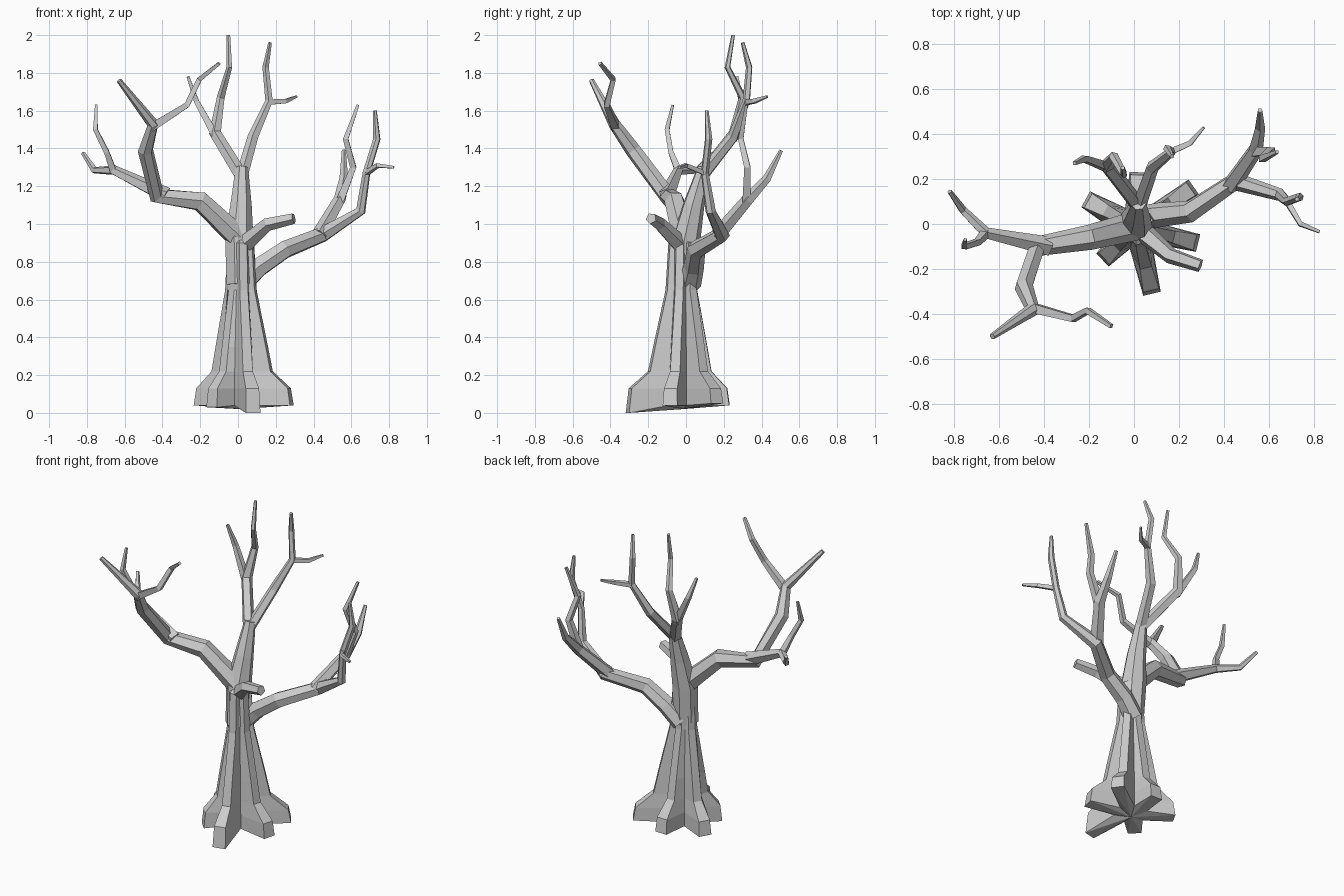
import bpy, bmesh, math
from mathutils import Vector


def finish(bm, name):
    bmesh.ops.recalc_face_normals(bm, faces=bm.faces)
    me = bpy.data.meshes.new(name)
    bm.to_mesh(me)
    bm.free()
    ob = bpy.data.objects.new(name, me)
    bpy.context.collection.objects.link(ob)
    return ob


def loft(bm, rings):
    for a, b in zip(rings, rings[1:]):
        n = len(a)
        for i in range(n):
            j = (i + 1) % n
            bm.faces.new((a[i], a[j], b[j], b[i]))


def branch(name, points, sides=5):
    """Tapered flat-faced tube through (x, y, z, radius) points."""
    bm = bmesh.new()
    P = [Vector(p[:3]) for p in points]
    d = [(b - a).normalized() for a, b in zip(P, P[1:])]
    u = d[0].orthogonal().normalized()
    rings = []
    for i, p in enumerate(P):
        t = (d[max(i - 1, 0)] + d[min(i, len(d) - 1)]).normalized()
        u = (u - t * u.dot(t)).normalized()
        v = t.cross(u)
        r = points[i][3]
        rings.append([bm.verts.new(p + r * (math.cos(a) * u + math.sin(a) * v))
                      for a in (2 * math.pi * k / sides for k in range(sides))])
    loft(bm, rings)
    bm.faces.new(rings[0][::-1])
    bm.faces.new(rings[-1])
    return finish(bm, name)


# Trunk base with six flared roots: tip x, tip y, underside height
C = Vector((0.01, -0.015, 0))
ROOTS = [(0.285, -0.085, 0.04), (0.265, 0.165, 0.05), (0.02, 0.23, 0.04),
         (-0.215, 0.11, 0.04), (-0.14, -0.16, 0.03), (0.08, -0.31, 0.0)]
# height, root reach, root half width, valley radius
LEVELS = [(None, 1.0, 0.04, 0.10), (0.13, 0.95, 0.036, 0.10), (0.22, 0.61, 0.027, 0.098),
          (0.35, 0.52, 0.025, 0.09), (0.65, 0.30, 0.022, 0.066), (0.9, 0.25, 0.02, 0.062)]
bm = bmesh.new()
rings = []
for z, reach, w, valley in LEVELS:
    ring = []
    for i, (x, y, zb) in enumerate(ROOTS):
        out = Vector((x, y, 0)) - C
        side = Vector((-out.y, out.x, 0)).normalized()
        h = Vector((0, 0, zb if z is None else z))
        nxt = ROOTS[(i + 1) % len(ROOTS)]
        mid = (out.normalized() + (Vector((nxt[0], nxt[1], 0)) - C).normalized()).normalized()
        hv = h if z is not None else Vector((0, 0, 0.04))
        ring += [bm.verts.new(C + out * reach - side * w + h),
                 bm.verts.new(C + out * reach + side * w + h),
                 bm.verts.new(C + mid * valley + hv)]
    rings.append(ring)
loft(bm, rings)
for ring, z in ((rings[0], 0.02), (rings[-1], 0.95)):
    hub = bm.verts.new(C + Vector((0, 0, z)))
    for i in range(len(ring)):
        bm.faces.new((ring[i], ring[(i + 1) % len(ring)], hub))
finish(bm, "trunk_base")

# Upper trunk and its two crown limbs
branch("upper_trunk", [(0.01, -0.015, 0.68, 0.075), (0.005, 0, 0.92, 0.077),
                       (0.015, 0.04, 1.1, 0.058), (0.02, 0.095, 1.3, 0.034)], 7)
branch("crown_left_limb", [(0.02, 0.08, 1.25, 0.036), (-0.12, 0.26, 1.48, 0.034),
                           (-0.09, 0.3, 1.67, 0.022), (-0.045, 0.22, 1.83, 0.016),
                           (-0.05, 0.25, 2.0, 0.010)])
branch("crown_left_twig", [(-0.11, 0.25, 1.45, 0.028), (-0.22, 0.29, 1.65, 0.019),
                           (-0.265, 0.27, 1.78, 0.010)], 4)
branch("crown_right_limb", [(0.02, 0.08, 1.25, 0.034), (0.08, 0.25, 1.46, 0.03),
                            (0.165, 0.32, 1.65, 0.021), (0.147, 0.335, 1.83, 0.018),
                            (0.17, 0.3, 1.96, 0.010)])
branch("crown_right_twig", [(0.16, 0.32, 1.645, 0.02), (0.25, 0.36, 1.65, 0.016),
                            (0.31, 0.43, 1.675, 0.008)], 4)

# Left bough
branch("left_bough", [(0.0, -0.01, 0.93, 0.065), (-0.2, -0.06, 1.12, 0.056),
                      (-0.43, -0.1, 1.15, 0.046), (-0.49, -0.28, 1.39, 0.042),
                      (-0.45, -0.38, 1.53, 0.032), (-0.63, -0.5, 1.76, 0.014)], 6)
branch("left_front_twig", [(-0.46, -0.37, 1.51, 0.03), (-0.27, -0.42, 1.63, 0.021),
                           (-0.205, -0.385, 1.765, 0.018), (-0.1, -0.455, 1.85, 0.012)], 4)
branch("left_outer_limb", [(-0.38, -0.1, 1.15, 0.045), (-0.66, -0.04, 1.285, 0.027),
                           (-0.76, 0.06, 1.285, 0.019), (-0.82, 0.145, 1.375, 0.011)])
branch("left_outer_twig", [(-0.66, -0.04, 1.28, 0.025), (-0.695, -0.08, 1.38, 0.019),
                           (-0.755, -0.1, 1.5, 0.017), (-0.75, -0.07, 1.63, 0.009)], 4)

# Right bough
branch("right_bough", [(0.02, 0.02, 0.68, 0.06), (0.11, 0.04, 0.77, 0.055),
                       (0.25, 0.055, 0.865, 0.05), (0.45, 0.19, 0.945, 0.043),
                       (0.65, 0.13, 1.07, 0.028), (0.68, 0.1, 1.27, 0.021),
                       (0.735, 0.12, 1.45, 0.02), (0.725, 0.11, 1.6, 0.010)], 6)
branch("right_outer_twig", [(0.68, 0.1, 1.27, 0.018), (0.74, 0.0, 1.31, 0.015),
                            (0.825, -0.035, 1.3, 0.009)], 4)
branch("right_back_limb", [(0.43, 0.17, 0.94, 0.042), (0.54, 0.33, 1.13, 0.034),
                           (0.56, 0.43, 1.24, 0.024), (0.56, 0.505, 1.39, 0.011)])
branch("right_back_twig", [(0.535, 0.32, 1.11, 0.03), (0.61, 0.325, 1.3, 0.023),
                           (0.57, 0.29, 1.45, 0.02), (0.635, 0.32, 1.63, 0.010)], 4)

# Broken front stub
branch("front_stub", [(0.02, -0.02, 0.88, 0.05), (0.16, -0.14, 1.0, 0.037),
                      (0.295, -0.185, 1.03, 0.03)])
